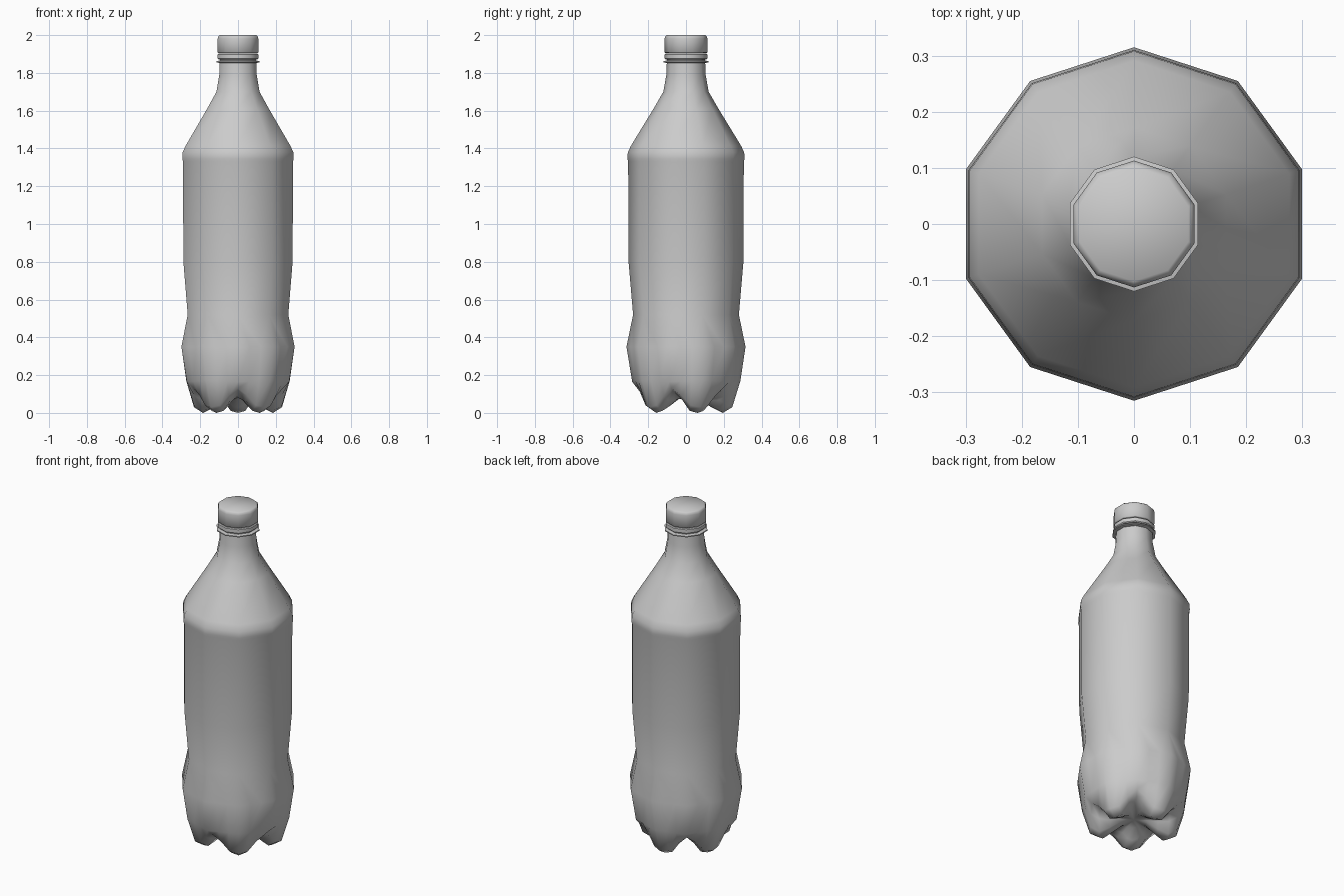
import bpy, bmesh, math

cube = bpy.data.objects.get("Cube")
if cube:
    bpy.data.objects.remove(cube, do_unlink=True)

SIDES = 10
FINE = 30
grey = bpy.data.materials.new("plain grey")
grey.use_nodes = True
grey.diffuse_color = (0.6, 0.6, 0.6, 1)
grey.node_tree.nodes["Principled BSDF"].inputs["Base Color"].default_value = grey.diffuse_color


def ring(bm, r, z, n=SIDES):
    """Decagon with a corner on +y, n points along its outline."""
    verts = []
    for i in range(n):
        a = math.tau * i / n
        off = a % (math.tau / SIDES)
        rr = r * math.cos(math.pi / SIDES) / math.cos(off - math.pi / SIDES)
        if n == SIDES:
            rr = r
        verts.append(bm.verts.new((-rr * math.sin(a), rr * math.cos(a), z)))
    return verts


def bridge(bm, low, high):
    n = len(low)
    for i in range(n):
        j = (i + 1) % n
        bm.faces.new((low[i], low[j], high[j], high[i]))


def finish(bm, name, angle):
    bmesh.ops.recalc_face_normals(bm, faces=bm.faces)
    mesh = bpy.data.meshes.new(name)
    bm.to_mesh(mesh)
    bm.free()
    mesh.materials.append(grey)
    obj = bpy.data.objects.new(name, mesh)
    bpy.context.collection.objects.link(obj)
    bpy.ops.object.select_all(action='DESELECT')
    obj.select_set(True)
    bpy.context.view_layer.objects.active = obj
    bpy.ops.object.shade_smooth_by_angle(angle=math.radians(angle))
    return obj


def lathe(name, profile, angle, caps=True):
    bm = bmesh.new()
    rings = [ring(bm, r, z) for r, z in profile]
    for low, high in zip(rings, rings[1:]):
        bridge(bm, low, high)
    if caps:
        bm.faces.new(rings[0])
        bm.faces.new(rings[-1])
    return finish(bm, name, angle)


# Bottle body: plain decagon walls above a five-footed base
bm = bmesh.new()
wall = [(0.28, 0.52), (0.304, 0.8), (0.306, 1.33), (0.31, 1.345), (0.308, 1.38),
        (0.291, 1.415), (0.172, 1.61), (0.12, 1.70), (0.104, 1.79), (0.1, 1.9)]
rings = [ring(bm, r, z) for r, z in wall]
for low, high in zip(rings, rings[1:]):
    bridge(bm, low, high)
bm.faces.new(rings[-1])

hip = ring(bm, 0.315, 0.35, FINE)
step = FINE // SIDES
for i in range(SIDES):
    j = (i + 1) % SIDES
    edge = [hip[(i * step + k) % FINE] for k in range(step + 1)]
    bm.faces.new(edge + [rings[0][j], rings[0][i]])

# Each base ring blends between a foot and a valley: (radius, height) pairs
base = [((0.288, 0.17), (0.285, 0.165)),
        ((0.245, 0.03), (0.245, 0.13)),
        ((0.195, 0.0), (0.2, 0.11)),
        ((0.135, 0.03), (0.135, 0.09)),
        ((0.07, 0.07), (0.07, 0.08))]
blend = (0, 0.1, 0.62, 1, 0.62, 0.1)
above = hip
for foot, valley in base:
    current = ring(bm, 1, 0, FINE)
    for i, v in enumerate(current):
        t = blend[i % len(blend)]
        r = foot[0] + (valley[0] - foot[0]) * t
        v.co.x *= r
        v.co.y *= r
        v.co.z = foot[1] + (valley[1] - foot[1]) * t
    bridge(bm, current, above)
    above = current
centre = bm.verts.new((0, 0, 0.08))
for i in range(FINE):
    bm.faces.new((above[i], above[(i + 1) % FINE], centre))
finish(bm, "bottle_body", 70)

# Neck flange, tamper band and screw cap
lathe("neck_flange", [(0.1, 1.852), (0.12, 1.856), (0.12, 1.862), (0.1, 1.866)], 40)
lathe("tamper_band", [(0.108, 1.872), (0.113, 1.877), (0.113, 1.898), (0.108, 1.902)], 40)
lathe("screw_cap", [(0.108, 1.905), (0.113, 1.909), (0.113, 1.982), (0.11, 1.993),
                    (0.102, 2.0)], 60)
